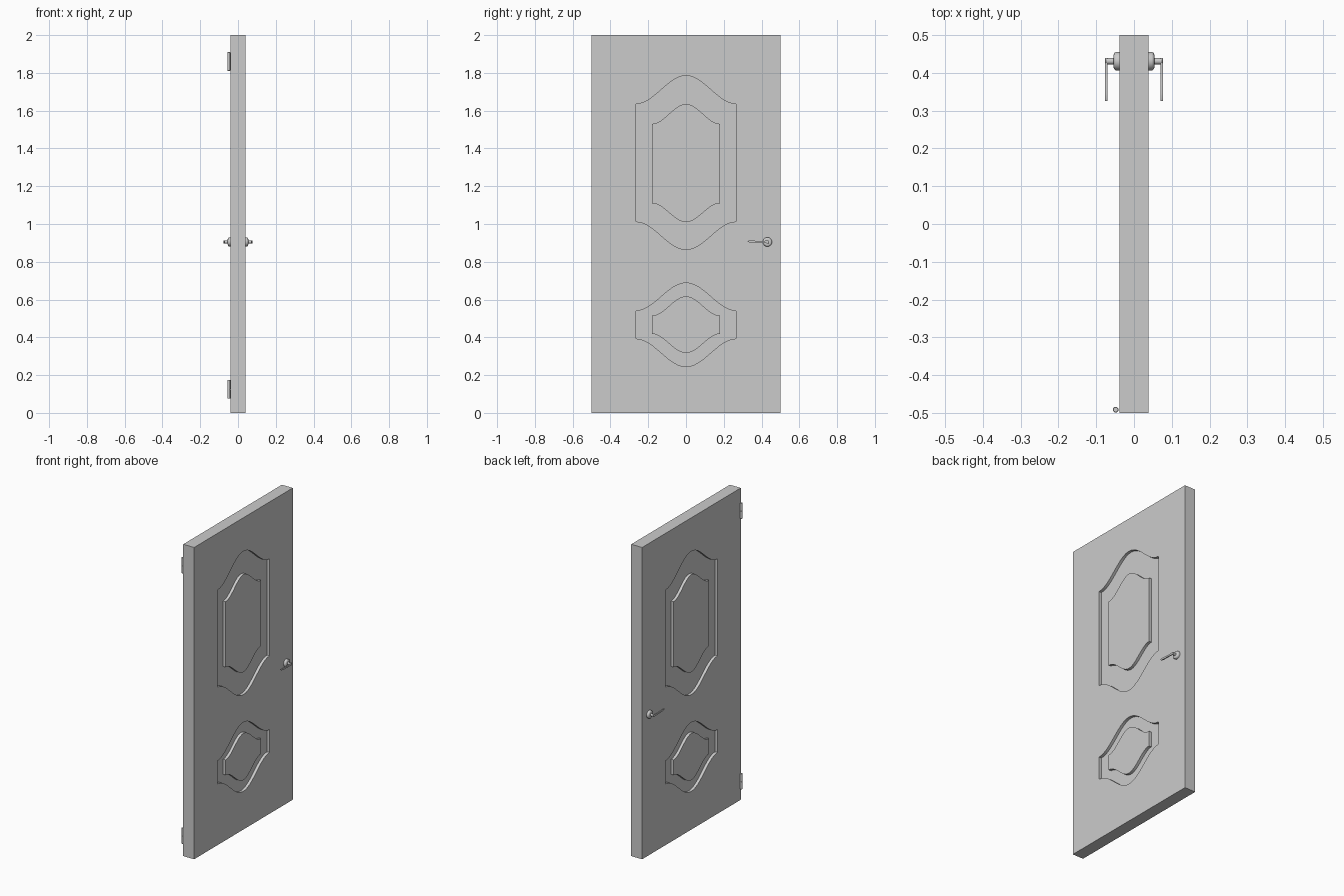
import bpy, bmesh, math

if "Cube" in bpy.data.objects:
    bpy.data.objects.remove(bpy.data.objects["Cube"])

T = 0.0385            # half thickness of the door
DEPTH = 0.018         # depth of the panel grooves


def finish(name, bm, angle=30):
    bmesh.ops.recalc_face_normals(bm, faces=bm.faces)
    me = bpy.data.meshes.new(name)
    bm.to_mesh(me)
    bm.free()
    ob = bpy.data.objects.new(name, me)
    bpy.context.collection.objects.link(ob)
    smooth(ob, angle)
    return ob


def smooth(ob, angle=30):
    bpy.ops.object.select_all(action='DESELECT')
    ob.select_set(True)
    bpy.context.view_layer.objects.active = ob
    bpy.ops.object.shade_smooth_by_angle(angle=math.radians(angle))


def outline(w, bottom, low, high, top, n=24):
    """Panel outline: straight sides, S-curved arch at top and bottom."""
    pts = []
    for base, peak, d in ((high, top, 1), (low, bottom, -1)):
        for i in range(n + 1):
            y = d * w * (1 - 2 * i / n)
            pts.append((y, base + (peak - base) * (0.5 + 0.5 * math.cos(math.pi * y / w))))
    return pts


def lathe(name, profile, loc, axis, segs=32):
    """Revolve (distance, radius) pairs around the x or z axis."""
    bm = bmesh.new()
    rings = []
    for d, r in profile:
        ring = []
        for k in range(segs):
            a = 2 * math.pi * k / segs
            c, s = r * math.cos(a), r * math.sin(a)
            ring.append(bm.verts.new((d, c, s) if axis == 'x' else (c, s, d)))
        rings.append(ring)
    for a, b in zip(rings, rings[1:]):
        for k in range(segs):
            m = (k + 1) % segs
            bm.faces.new((a[k], a[m], b[m], b[k]))
    bm.faces.new(rings[0])
    bm.faces.new(rings[-1])
    ob = finish(name, bm)
    ob.location = loc
    return ob


# Door slab
bm = bmesh.new()
bmesh.ops.create_cube(bm, size=1)
bmesh.ops.scale(bm, vec=(2 * T, 1, 2), verts=bm.verts)
bmesh.ops.translate(bm, vec=(0, 0, 1), verts=bm.verts)
door = finish("door_slab", bm)

# Ring-shaped cutters for the panel grooves on both faces
panels = [
    (outline(0.265, 0.865, 1.013, 1.635, 1.785), outline(0.18, 1.01, 1.11, 1.53, 1.635)),
    (outline(0.265, 0.245, 0.393, 0.54, 0.688), outline(0.18, 0.317, 0.418, 0.515, 0.617)),
]
bm = bmesh.new()
for outer, inner in panels:
    for s in (-1, 1):
        loops = [[bm.verts.new((s * x, y, z)) for y, z in pts]
                 for pts, x in ((outer, T - DEPTH), (outer, T + 0.02),
                                (inner, T + 0.02), (inner, T - DEPTH))]
        n = len(outer)
        for j in range(4):
            a, b = loops[j], loops[(j + 1) % 4]
            for k in range(n):
                m = (k + 1) % n
                f = (a[k], a[m], b[m], b[k])
                bm.faces.new(f)
cutter = finish("groove_cutter", bm)
cutter.hide_render = True
mod = door.modifiers.new("grooves", 'BOOLEAN')
mod.operation = 'DIFFERENCE'
mod.solver = 'EXACT'
mod.object = cutter
bpy.ops.object.select_all(action='DESELECT')
door.select_set(True)
bpy.context.view_layer.objects.active = door
bpy.ops.object.modifier_apply(modifier=mod.name)
bpy.data.objects.remove(cutter)
smooth(door)

# Handles: rosette, neck and lever on each face
HY, HZ = 0.431, 0.905
rosette = [(T - 0.001, 0.0245), (0.047, 0.0245), (0.050, 0.0235),
           (0.0525, 0.021), (0.054, 0.017), (0.0545, 0.012)]
# lever side profile: (y, lower z, upper z) relative to the handle centre
lever = [(0.009, -0.006, 0.006), (0.0, -0.0075, 0.0075), (-0.015, -0.006, 0.006),
         (-0.035, -0.005, 0.004), (-0.06, -0.005, 0.006),
         (-0.085, -0.004, 0.0075), (-0.100, -0.001, 0.0065), (-0.105, 0.002, 0.005)]
for s, side in ((-1, "left"), (1, "right")):
    lathe(f"{side}_rosette", [(s * d, r) for d, r in rosette], (0, HY, HZ), 'x')
    lathe(f"{side}_neck", [(s * 0.05, 0.0085), (s * 0.0745, 0.0085), (s * 0.0762, 0.007)],
          (0, HY, HZ), 'x', 24)
    bm = bmesh.new()
    pts = [(y, lo) for y, lo, hi in lever] + [(y, hi) for y, lo, hi in reversed(lever)]
    face = bm.faces.new([bm.verts.new((s * 0.0695, HY + y, HZ + z)) for y, z in pts])
    ext = bmesh.ops.extrude_face_region(bm, geom=[face])
    bmesh.ops.translate(bm, vec=(s * 0.007, 0, 0),
                        verts=[v for v in ext["geom"] if isinstance(v, bmesh.types.BMVert)])
    finish(f"{side}_lever", bm)

# Hinges: two knuckles with a seam between them
R = 0.0075
for z, place in ((0.125, "lower"), (1.86, "upper")):
    half = [(0.0006, R), (0.0485, R), (0.05, R - 0.0015)]
    profile = [(-d, r) for d, r in reversed(half)] + [(-0.0006, R - 0.001), (0.0006, R - 0.001)] + half
    lathe(f"{place}_hinge", profile, (-0.0485, -0.4915, z), 'z', 24)
